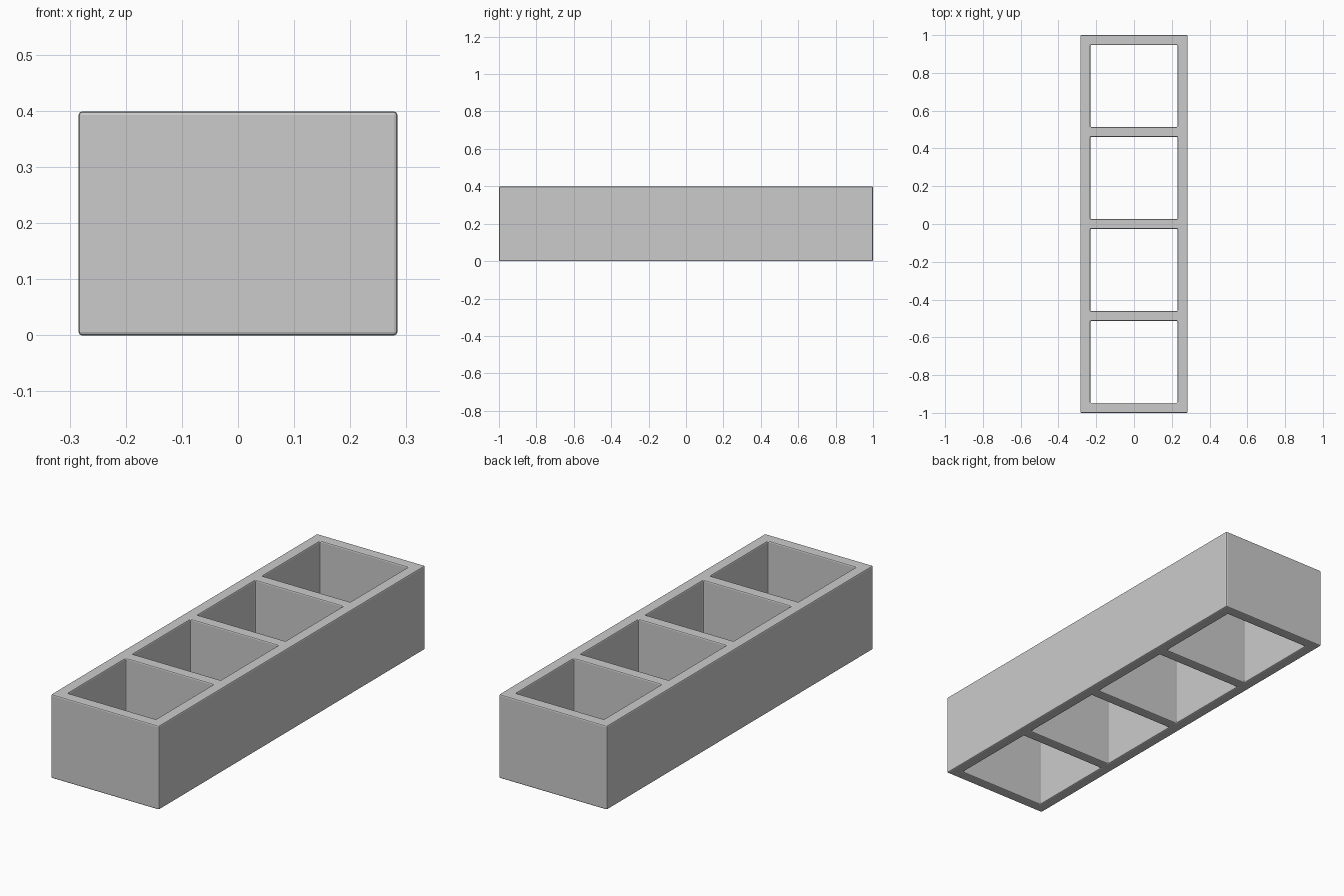
import bpy
import bmesh

cube = bpy.data.objects.get("Cube")
if cube:
    bpy.data.objects.remove(cube, do_unlink=True)

# Overall size and wall thickness
HALF_X, HALF_Y, HEIGHT, WALL, CELLS = 0.284, 1.0, 0.399, 0.053, 4

grey = bpy.data.materials.new("plain grey")
grey.use_nodes = True
color = (0.6, 0.6, 0.6, 1)
grey.diffuse_color = color
grey.node_tree.nodes["Principled BSDF"].inputs["Base Color"].default_value = color

# Grid lines on either side of every wall
xs = [-HALF_X, -HALF_X + WALL, HALF_X - WALL, HALF_X]
pitch = (2 * HALF_Y - WALL) / CELLS
ys = []
for i in range(CELLS + 1):
    start = -HALF_Y + i * pitch
    ys += [start, start + WALL]

# Flat plan of the walls, leaving the compartments open
bm = bmesh.new()
grid = [[bm.verts.new((x, y, 0)) for x in xs] for y in ys]
for j in range(len(ys) - 1):
    for i in range(len(xs) - 1):
        if i == 1 and j % 2 == 1:
            continue
        bm.faces.new((grid[j][i], grid[j][i + 1],
                      grid[j + 1][i + 1], grid[j + 1][i]))

# Raise the plan into walls open at top and bottom
raised = bmesh.ops.extrude_face_region(bm, geom=bm.faces[:], use_keep_orig=True)
top = [g for g in raised["geom"] if isinstance(g, bmesh.types.BMVert)]
bmesh.ops.translate(bm, verts=top, vec=(0, 0, HEIGHT))
bmesh.ops.recalc_face_normals(bm, faces=bm.faces[:])

mesh = bpy.data.meshes.new("divided_box")
bm.to_mesh(mesh)
bm.free()
mesh.materials.append(grey)
box = bpy.data.objects.new("divided_box", mesh)
bpy.context.collection.objects.link(box)

# Slightly softened edges
bevel = box.modifiers.new("soft edges", "BEVEL")
bevel.width = 0.006
bevel.segments = 2
bevel.limit_method = "ANGLE"
